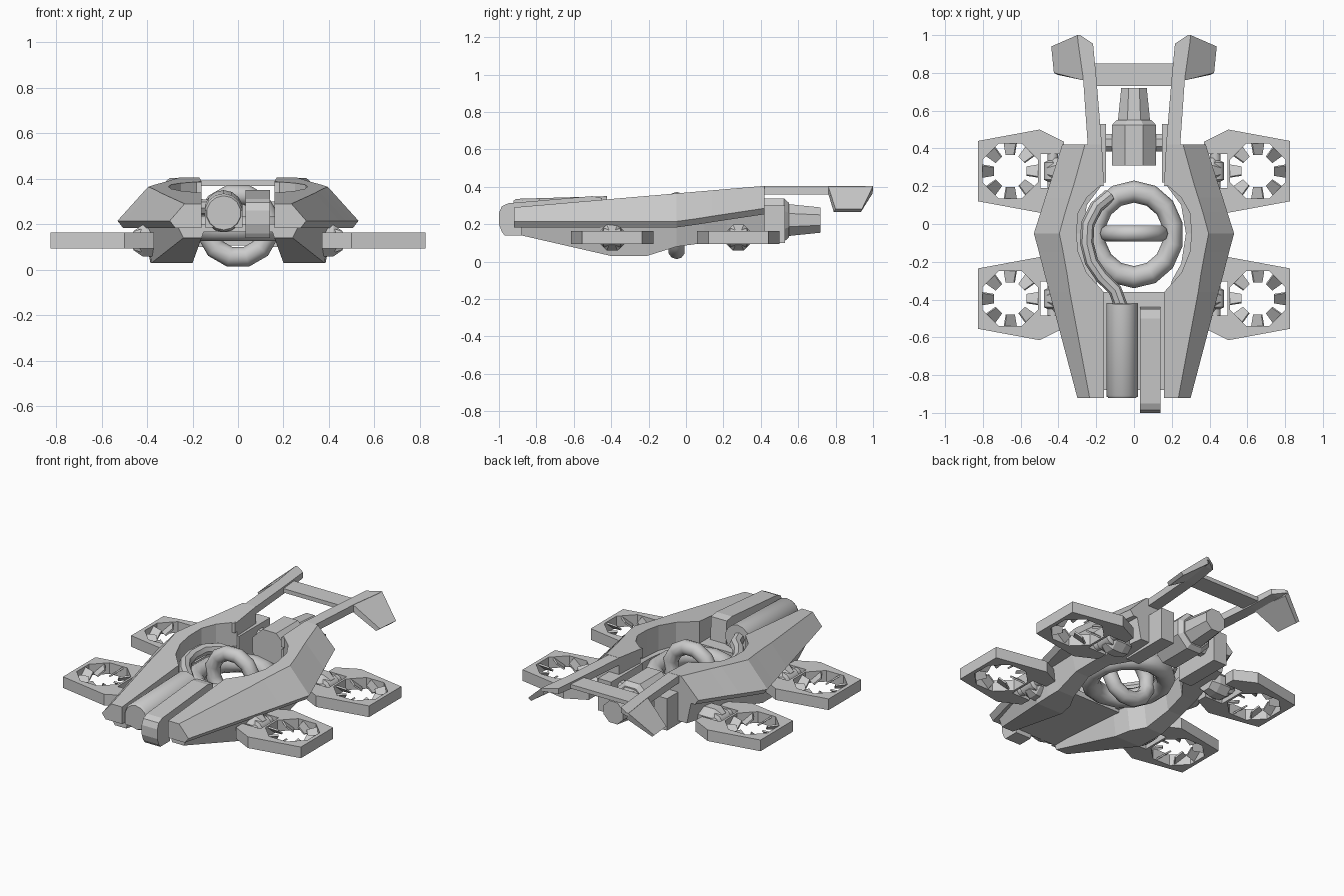
import bpy, bmesh, math
from mathutils import Matrix, Vector

if "Cube" in bpy.data.objects:
    bpy.data.objects.remove(bpy.data.objects["Cube"])


def finish(name, bm, mirror=False, smooth=False):
    bmesh.ops.recalc_face_normals(bm, faces=bm.faces[:])
    me = bpy.data.meshes.new(name)
    bm.to_mesh(me)
    bm.free()
    ob = bpy.data.objects.new(name, me)
    bpy.context.collection.objects.link(ob)
    if smooth:
        bpy.ops.object.select_all(action='DESELECT')
        ob.select_set(True)
        bpy.context.view_layer.objects.active = ob
        bpy.ops.object.shade_smooth_by_angle(angle=math.radians(40))
    if mirror:
        ob.modifiers.new("mirror", 'MIRROR').use_mirror_merge = False
    return ob


def loft(name, rings, mirror=False, smooth=False, closed=False):
    """Skin a list of equal-length point rings."""
    bm = bmesh.new()
    vs = [[bm.verts.new(p) for p in r] for r in rings]
    n = len(vs[0])
    pairs = list(zip(vs, vs[1:])) + ([(vs[-1], vs[0])] if closed else [])
    for a, b in pairs:
        for i in range(n):
            bm.faces.new((a[i], a[(i + 1) % n], b[(i + 1) % n], b[i]))
    if not closed:
        bm.faces.new(vs[0])
        bm.faces.new(vs[-1])
    return finish(name, bm, mirror, smooth)


def lathe(name, origin, axis, prof, n=12, mirror=False, smooth=True):
    """Circular sections (distance, radius) along an axis."""
    q = Vector(axis).to_track_quat('Z', 'Y')
    ang = [2 * math.pi * (i + .5) / n for i in range(n)]
    return loft(name, [[Vector(origin) + q @ Vector((r * math.cos(a), r * math.sin(a), d))
                        for a in ang] for d, r in prof], mirror, smooth)


def ring(name, center, u, v, major, minor, n=14, m=10):
    u, v = Vector(u), Vector(v)
    w = u.cross(v).normalized()
    rows = []
    for i in range(n):
        a = 2 * math.pi * (i + .5) / n
        d = u * math.cos(a) + v * math.sin(a)
        rows.append([Vector(center) + d * (major + minor * math.cos(t)) + w * minor * math.sin(t)
                     for t in (2 * math.pi * j / m for j in range(m))])
    return loft(name, rows, smooth=True, closed=True)


def box(name, x, y, z, mirror=False):
    return loft(name, [[(a, y[0], z[0]), (a, y[1], z[0]), (a, y[1], z[1]), (a, y[0], z[1])] for a in x], mirror)


# upper armour shells: y, inner x, ridge x, belt x, belt z
shell = [(-.92, .16, .235, .30, .215), (-.36, .16, .34, .448, .215), (-.26, .25, .355, .475, .215),
         (-.15, .295, .375, .503, .215), (-.05, .305, .395, .53, .215), (.06, .295, .365, .495, .23),
         (.14, .25, .34, .47, .243), (.22, .16, .315, .443, .255), (.42, .17, .26, .38, .285)]
rows = []
for y, xi, xr, xb, zb in shell:
    zt = .29 + .115 * (y + .92) / 1.34
    rows.append([(xi, y, zt), (xr, y, zt), (xb, y, zb), (xb - .025, y, zb - .032), (xi, y, zb - .032)])
loft("upper_hull", rows, mirror=True)

# lower hull pods: y, inner x, outer x, bottom z, top z
pods = [(-.88, .16, .24, .14, .2), (-.40, .2, .38, .03, .2), (-.30, .22, .385, .03, .2),
        (-.21, .27, .385, .03, .2), (-.05, .295, .39, .08, .2), (.1, .27, .37, .10, .22),
        (.22, .18, .34, .11, .24), (.42, .18, .30, .12, .26)]
loft("lower_hull", [[(a, y, b), (c, y, b), (c + .03, y, t), (a - .02, y, t)]
                    for y, a, c, b, t in pods], mirror=True)
box("engine_bracket", (.148, .24), (.22, .53), (.10, .30), mirror=True)
box("nose_tray", (-.19, .19), (-.88, -.36), (.165, .2))

# tail booms, drooping fins and cross bar
loft("tail_boom", [[(a, y, t - h), (b, y, t - h), (b, y, t), (a, y, t)] for y, a, b, t, h in
                   [(.2, .16, .25, .385, .06), (.42, .17, .245, .404, .045), (.78, .2, .27, .404, .045),
                    (.955, .217, .295, .404, .035), (1.0, .285, .30, .404, .02)]], mirror=True)
loft("tail_fin", [[(.25, .76, .365), (.285, .998, .365), (.30, 1.0, .404), (.265, .76, .404)],
                  [(.405, .79, .265), (.42, .935, .265), (.438, .94, .28), (.424, .80, .28)]], mirror=True)
box("tail_crossbar", (-.22, .22), (.73, .85), (.368, .393))

# central rings and feed hose
ring("main_ring", (0, -.055, .18), (.95, 0, 0), (0, 1.03, 0), .22, .057)
ring("inner_ring", (0, -.05, .193), (1, 0, 0), (0, 0, 1), .141, .045, n=12)
path = [Vector(p) for p in [(-.13, .15, .22), (-.2, .09, .26), (-.245, 0, .275), (-.25, -.1, .275),
                            (-.225, -.2, .275), (-.17, -.28, .275), (-.1, -.35, .27), (-.06, -.46, .27)]]
hose = []
for i, p in enumerate(path):
    t = (path[min(i + 1, 7)] - path[max(i - 1, 0)]).normalized()
    s = t.cross(Vector((0, 0, 1))).normalized()
    hose.append([p + .036 * (s * math.cos(a) + s.cross(t) * math.sin(a))
                 for a in (math.pi * j / 4 for j in range(8))])
loft("feed_hose", hose, smooth=True)

# nose barrel and rounded nose slab
lathe("nose_barrel", (-.063, -.92, .25), (0, 1, .03), [(0, .075), (.015, .085), (.50, .085)], 14)
box("barrel_base", (-.145, .02), (-.915, -.43), (.185, .26))
side = [(-.985, .16), (-1, .2), (-1, .26), (-.985, .295), (-.95, .312), (-.5, .35), (-.45, .34), (-.44, .2),
        (-.87, .185), (-.875, .14), (-.97, .14)]
loft("nose_slab", [[(x, y, z) for y, z in side] for x in (.032, .14)])

# rear engine with tapered nozzle and side pins
lathe("engine_body", (0, .31, .222), (0, 1, 0), [(0, .125), (.215, .125), (.24, .1)], 8, smooth=False)
lathe("engine_nozzle", (0, .54, .222), (0, 1, 0), [(0, .093), (.18, .073)], 8, smooth=False)
lathe("engine_pin", (.10, .43, .222), (1, 0, 0), [(0, .05), (.08, .05)], 8, mirror=True, smooth=False)

# four rotor pods on hinged stubs
plate = [(.825, .16), (.5, .22), (.37, .155), (.37, .09), (.495, .09)]
plate = plate + [(x, -y) for x, y in reversed(plate)]
for label, cy in (("front", -.395), ("rear", .28)):
    bm = bmesh.new()
    hole = [(.655 + .158 * math.cos(math.pi * (i + .5) / 4), .158 * math.sin(math.pi * (i + .5) / 4))
            for i in range(8)]
    edges = []
    for loop in (plate, hole):
        vs = [bm.verts.new((x, cy + y, .093)) for x, y in loop]
        edges += [bm.edges.new((vs[i - 1], vs[i])) for i in range(len(vs))]
    bmesh.ops.triangle_fill(bm, edges=edges, use_beauty=True)
    ext = bmesh.ops.extrude_face_region(bm, geom=bm.faces[:])
    bmesh.ops.translate(bm, vec=(0, 0, .07),
                        verts=[g for g in ext["geom"] if isinstance(g, bmesh.types.BMVert)])
    finish(label + "_rotor_frame", bm, mirror=True)

    bm = bmesh.new()
    for k in range(8):
        m = (Matrix.Translation((.655, cy, .128)) @ Matrix.Rotation(k * math.pi / 4, 4, 'Z')
             @ Matrix.Rotation(math.radians(40), 4, 'X'))
        vs = [bm.verts.new(m @ Vector((x, s * w, z))) for z in (-.005, .005)
              for x, w, s in ((.15, .042, -1), (.15, .042, 1), (.085, .028, 1), (.085, .028, -1))]
        for f in ((0, 1, 2, 3), (4, 5, 6, 7), (0, 1, 5, 4), (1, 2, 6, 5), (2, 3, 7, 6), (3, 0, 4, 7)):
            bm.faces.new([vs[i] for i in f])
    finish(label + "_rotor_blades", bm, mirror=True)
    lathe(label + "_rotor_stub", (.30, cy, .128), (1, 0, 0),
          [(0, .06), (.05, .075), (.12, .075), (.16, .045)], 8, mirror=True, smooth=False)
    lathe(label + "_rotor_hinge", (.43, cy - .095, .128), (0, 1, 0),
          [(0, .03), (.04, .03), (.05, .05), (.14, .05), (.15, .03), (.19, .03)], 10, mirror=True)
